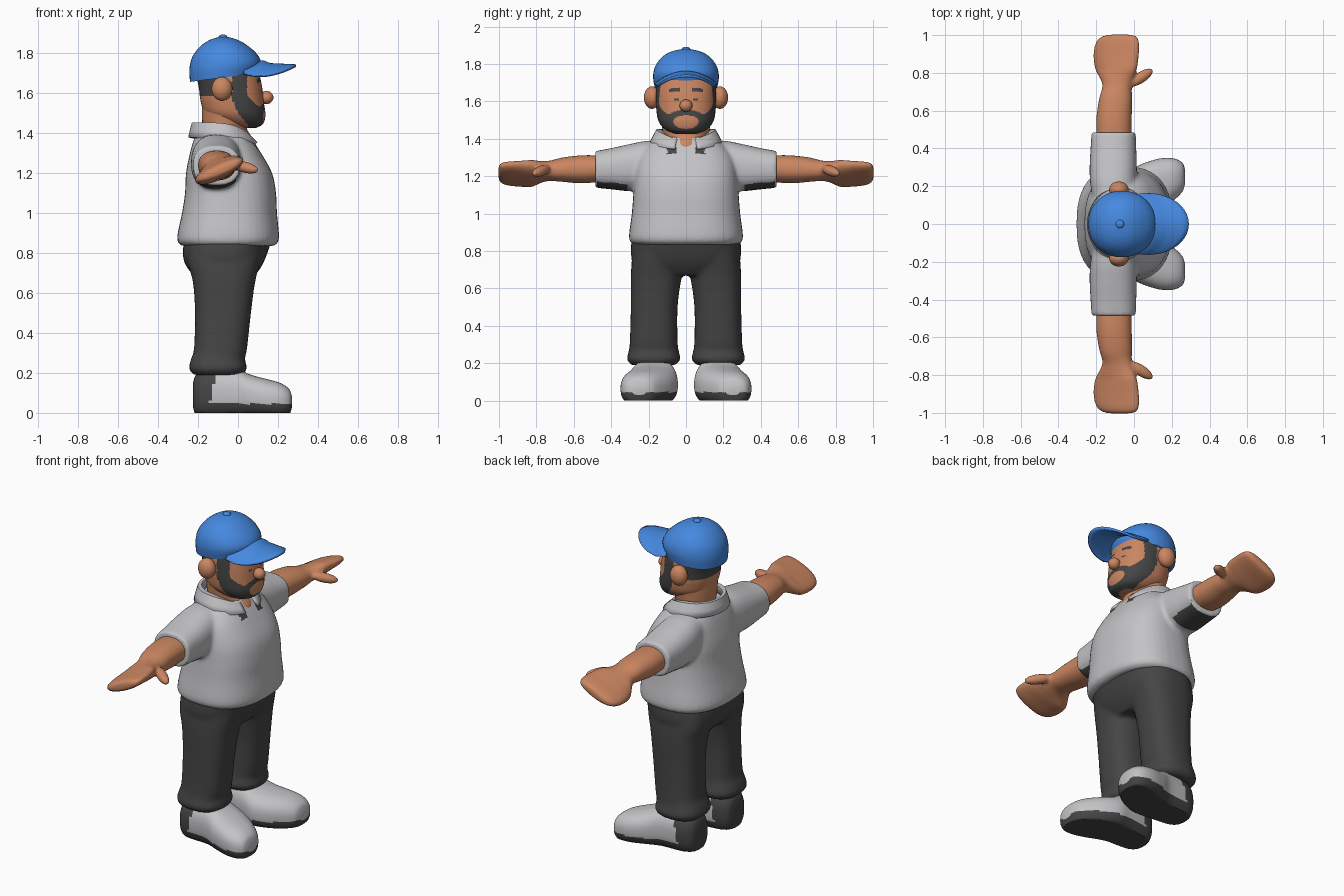
import bpy
import bmesh
from math import sin, cos, pi
from mathutils import Vector, Matrix

cube = bpy.data.objects.get("Cube")
if cube:
    bpy.data.objects.remove(cube, do_unlink=True)


def material(name, red, green, blue):
    mat = bpy.data.materials.new(name)
    mat.use_nodes = True
    colour = (red, green, blue, 1)
    mat.diffuse_color = colour
    mat.node_tree.nodes["Principled BSDF"].inputs["Base Color"].default_value = colour
    return mat


SKIN = material("warm skin", 0.6, 0.24, 0.12)
GREY = material("light grey", 0.55, 0.55, 0.57)
DARK = material("charcoal", 0.06, 0.06, 0.06)
BLUE = material("cap blue", 0.06, 0.25, 0.75)


def spline(rows, steps):
    """Smooth interpolation through the rows."""
    result = []
    for i in range(len(rows) - 1):
        p, q, r, s = (Vector(rows[min(max(i + k, 0), len(rows) - 1)]) for k in (-1, 0, 1, 2))
        for j in range(steps):
            t = j / steps
            result.append(q + (r - p) * t / 2 + (p * 2 - q * 5 + r * 4 - s) * t * t / 2
                          + (q * 3 - p - r * 3 + s) * t ** 3 / 2)
    return result + [Vector(rows[-1])]


def loft(bm, axis, rows, power=2.3, sides=40, steps=5, warp=None):
    """Skin rounded sections; each row is a position and two cross ranges."""
    rings = []
    for at, low, high, low2, high2 in spline(rows, steps):
        ring = []
        for k in range(sides):
            a = 2 * pi * k / sides
            c, s = (abs(f) ** (2 / power) * (1 if f > 0 else -1) for f in (cos(a), sin(a)))
            u = (low + high + (high - low) * c) / 2
            v = (low2 + high2 + (high2 - low2) * s) / 2
            p = {"x": Vector((at, u, v)), "y": Vector((u, at, v)), "z": Vector((u, v, at))}[axis]
            ring.append(bm.verts.new(warp(p) if warp else p))
        rings.append(ring)
    for a, b in zip(rings, rings[1:]):
        for k in range(sides):
            n = (k + 1) % sides
            bm.faces.new((a[k], a[n], b[n], b[k]))
    bm.faces.new(rings[0])
    bm.faces.new(rings[-1])


def even(rows):
    """Rows with one half width become symmetric ranges."""
    return [(t, low, high, -w, w) for t, low, high, w in rows]


def ball(bm, centre, size, direction=None):
    turn = Vector(direction).to_track_quat("X", "Z").to_matrix().to_4x4() if direction else Matrix()
    bmesh.ops.create_uvsphere(bm, u_segments=24, v_segments=16, radius=1,
                              matrix=Matrix.Translation(centre) @ turn @ Matrix.Diagonal((*size, 1)))


def finish(bm, name, mats, paint=None, fuse=0, thick=0, flip=False):
    """Turn the bmesh into a smooth object, optionally fused and painted by rule."""
    if flip:
        bmesh.ops.scale(bm, vec=(1, -1, 1), verts=bm.verts)
    bmesh.ops.recalc_face_normals(bm, faces=bm.faces)
    mesh = bpy.data.meshes.new(name)
    bm.to_mesh(mesh)
    bm.free()
    obj = bpy.data.objects.new(name, mesh)
    bpy.context.collection.objects.link(obj)
    if fuse:
        remesh = obj.modifiers.new("fuse", "REMESH")
        remesh.mode = "VOXEL"
        remesh.voxel_size = fuse
        soften = obj.modifiers.new("soften", "SMOOTH")
        soften.iterations = 6
        graph = bpy.context.evaluated_depsgraph_get()
        mesh = bpy.data.meshes.new_from_object(obj.evaluated_get(graph))
        obj.modifiers.clear()
        obj.data = mesh
    if thick:
        shell = obj.modifiers.new("thickness", "SOLIDIFY")
        shell.thickness = thick
        shell.offset = 0
    mesh.materials.clear()
    for mat in mats:
        mesh.materials.append(mat)
    for face in mesh.polygons:
        face.material_index = int(paint(face.center, face.normal)) if paint else 0
    bpy.ops.object.select_all(action="DESELECT")
    obj.select_set(True)
    bpy.context.view_layer.objects.active = obj
    bpy.ops.object.shade_smooth_by_angle(angle=0.8)
    return obj


def sheet(bm, columns):
    grid = [[bm.verts.new(p) for p in column] for column in columns]
    for a, b in zip(grid, grid[1:]):
        for k in range(len(a) - 1):
            bm.faces.new((a[k], a[k + 1], b[k + 1], b[k]))


def both(rows, side):
    """Mirror the second range of upright rows across the middle."""
    return [(t, a, b, min(c * side, d * side), max(c * side, d * side)) for t, a, b, c, d in rows]


# Trousers: two legs fused to the hips
leg = [(.19, -.22, .02, .06, .29), (.22, -.245, .045, .03, .315), (.27, -.235, .035, .04, .305),
       (.32, -.22, .045, .045, .3), (.5, -.215, .065, .045, .295), (.65, -.225, .085, .025, .295),
       (.75, -.25, .11, 0, .29), (.84, -.25, .13, -.02, .28)]
bm = bmesh.new()
for side in (-1, 1):
    loft(bm, "z", both(leg, side), 2.5)
loft(bm, "z", even([(.67, -.2, .07, .2), (.72, -.25, .11, .27),
                    (.78, -.275, .14, .295), (.87, -.27, .17, .29)]), 2.5)
finish(bm, "trousers", [DARK], fuse=.012)

# Shirt: torso fused to the sleeves, dark inside the armholes and under the collar points
bm = bmesh.new()
loft(bm, "z", even([(.835, -.28, .18, .28), (.87, -.305, .205, .305), (1, -.28, .195, .29),
                    (1.1, -.265, .19, .282), (1.2, -.26, .17, .275), (1.3, -.24, .115, .255),
                    (1.37, -.22, .07, .2), (1.41, -.2, .045, .15)]), 2.5)
sleeve = [(.05, -.2, -.02, 1.2, 1.39), (.2, -.23, .01, 1.13, 1.39), (.3, -.235, .015, 1.12, 1.372),
          (.4, -.23, .012, 1.13, 1.35), (.485, -.225, .01, 1.138, 1.335)]
for side in (-1, 1):
    loft(bm, "y", sleeve, 2.4, warp=lambda p: Vector((p.x, p.y * side, p.z)))


def shirt_paint(c, n):
    under_arm = .31 < abs(c.y) < .475 and n.z < -.65 and c.z > 1
    under_collar = c.x > .04 and 1.32 < c.z < 1.355 and .05 < abs(c.y) < .1
    return under_arm or under_collar


finish(bm, "shirt", [GREY, DARK], shirt_paint, fuse=.011)

# Collar: a folded band open at the front
bm = bmesh.new()
columns = []
for k in range(49):
    a = .32 + (2 * pi - .64) * k / 48
    front = (1 + cos(a)) / 2
    inner = Vector((-.09 + .13 * cos(a), .135 * sin(a), 1.445 - .07 * front ** 4))
    fold = Vector((-.085 + .14 * cos(a), .155 * sin(a), 1.445 - .06 * front ** 4))
    outer = Vector((-.07 + .17 * cos(a), .19 * sin(a), 1.375 - .03 * front ** 2))
    columns.append((inner - Vector((0, 0, .04)), inner, fold, (fold + outer) / 2, outer))
sheet(bm, columns)
finish(bm, "collar", [GREY], thick=.018)

# Neck
bm = bmesh.new()
loft(bm, "z", even([(1.33, -.15, .08, .07), (1.37, -.16, .075, .09), (1.42, -.175, .045, .12),
                    (1.48, -.18, .05, .13), (1.56, -.18, .06, .14)]), 2)
finish(bm, "neck", [SKIN])


# Head with hair, beard, brows and eyes chosen by face position
def head_paint(c, n):
    x, y, z = c.x, abs(c.y), c.z
    if x < -.1:
        return z > 1.585
    if x > .05:
        mouth = (y / .068) ** 2 + ((z - 1.49) / .036) ** 2
        beard = (y / .12) ** 2 + ((z - 1.485) / .07) ** 2
        if mouth < 1:
            return False
        brow = .03 < y < .09 and abs(z - 1.662 + .1 * (y - .06)) < .009
        eye = .04 < y < .066 and abs(z - 1.61) < .006
        if beard < 1 or brow or eye or z < 1.455:
            return True
    drop = max(0, 1.6 - z)
    back_edge = -.03 + 3.2 * drop ** 2
    front_edge = .045 + 4.5 * drop ** 1.6
    return back_edge < x < front_edge and y > .04


bm = bmesh.new()
loft(bm, "z", even([(1.425, 0, .09, .05), (1.445, -.08, .125, .105), (1.49, -.16, .137, .145),
                    (1.55, -.185, .13, .158), (1.62, -.195, .122, .16), (1.68, -.205, .11, .16),
                    (1.75, -.2, .09, .15), (1.8, -.15, .03, .1)]), 2.3, sides=160, steps=14)
finish(bm, "head", [SKIN, DARK], head_paint)

bm = bmesh.new()
ball(bm, (.142, 0, 1.577), (.035, .034, .033))
finish(bm, "nose", [SKIN])

# Cap: dome, button and curved peak
bm = bmesh.new()
loft(bm, "z", even([(1.655, -.24, .1, .168), (1.72, -.243, .115, .176), (1.78, -.228, .09, .163),
                    (1.83, -.19, .045, .13), (1.862, -.145, .0, .085), (1.878, -.1, -.045, .03),
                    (1.88, -.075, -.07, .003)]), 2.1,
     warp=lambda p: p + Vector((0, 0, .13 * (p.x + .24) * max(0, 1.88 - p.z) / .22)))
finish(bm, "cap_dome", [BLUE])

bm = bmesh.new()
ball(bm, (-.075, 0, 1.88), (.022, .022, .012))
finish(bm, "cap_button", [BLUE])

bm = bmesh.new()
columns = []
for k in range(33):
    a = -pi / 2 + pi * k / 32
    column = []
    for j in range(9):
        x = .03 + (.055 + .205 * cos(a)) * j / 8
        y = .156 * sin(a)
        column.append((x, y, 1.748 - .055 * sin(a) ** 2 - .012 * j / 8 + .012 * cos(a) * (j < 4)))
    columns.append(column)
sheet(bm, columns)
finish(bm, "cap_peak", [BLUE], thick=.014)

# Paired parts: arms, ears and shoes
arm = [(.42, -.195, -.015, 1.175, 1.31), (.55, -.2, -.012, 1.162, 1.312),
       (.66, -.185, -.01, 1.17, 1.3), (.74, -.168, -.01, 1.175, 1.28),
       (.82, -.205, .015, 1.165, 1.27), (.9, -.215, .026, 1.172, 1.258),
       (.965, -.2, .026, 1.177, 1.25), (.995, -.165, .01, 1.185, 1.24), (1.003, -.12, -.03, 1.2, 1.225)]
shoe = [(-.225, .13, .22, .03, .15), (-.21, .095, .255, -.01, .19), (-.16, .07, .28, -.03, .22),
        (-.02, .05, .295, -.03, .225), (.06, .045, .325, -.03, .192), (.14, .075, .347, -.03, .17),
        (.21, .125, .347, -.03, .15), (.255, .17, .325, -.01, .12), (.27, .21, .29, .03, .08)]


def tilt_hand(p):
    blend = min(max((p.y - .7) / .12, 0), 1)
    return p + Vector((0, 0, .42 * blend * (p.x + .09)))


def shoe_paint(c, n):
    return c.z < .045 or c.x < -.15 + .2 * c.z


for prefix, flip in (("left", False), ("right", True)):
    bm = bmesh.new()
    loft(bm, "y", arm, 2.2, warp=tilt_hand)
    ball(bm, (.035, .775, 1.228), (.08, .03, .028), (1, .65, -.25))
    finish(bm, prefix + "_arm", [SKIN], fuse=.008, flip=flip)

    bm = bmesh.new()
    ball(bm, (-.08, .182, 1.62), (.052, .043, .06))
    finish(bm, prefix + "_ear", [SKIN], flip=flip)

    bm = bmesh.new()
    loft(bm, "x", shoe, 2.5, sides=64, steps=8,
         warp=lambda p: Vector((p.x, p.y, max(p.z, 0))))
    finish(bm, prefix + "_shoe", [GREY, DARK], shoe_paint, flip=flip)
